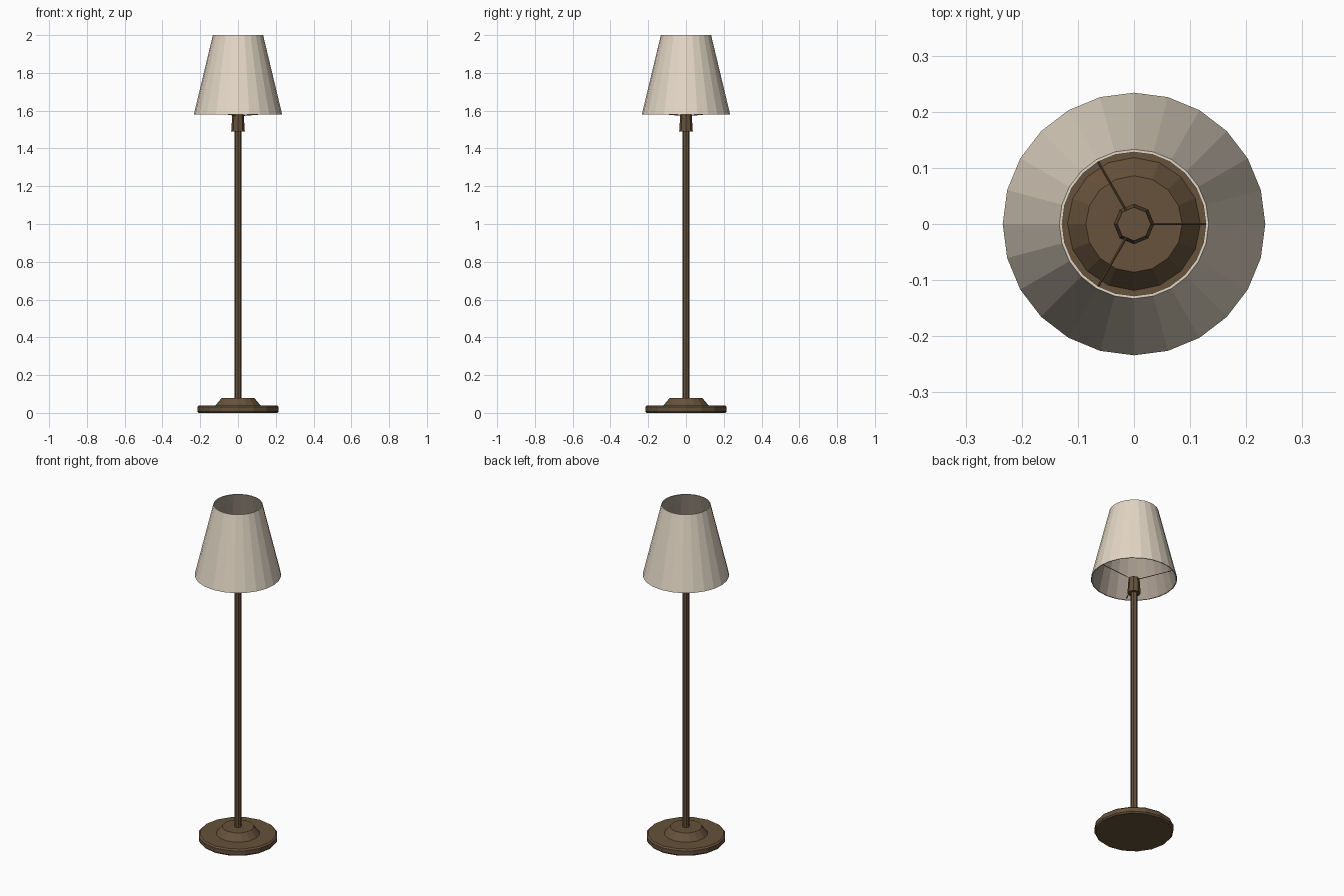
import bpy
from math import cos, sin, pi
from mathutils import Vector

if "Cube" in bpy.data.objects:
    bpy.data.objects.remove(bpy.data.objects["Cube"])


def material(name, rgb):
    m = bpy.data.materials.new(name)
    m.diffuse_color = (*rgb, 1)
    m.use_nodes = True
    m.node_tree.nodes["Principled BSDF"].inputs["Base Color"].default_value = m.diffuse_color
    return m


BRONZE = material("dark bronze", (0.133, 0.084, 0.043))
CREAM = material("cream fabric", (0.77, 0.68, 0.56))
LINING = material("taupe lining", (0.38, 0.32, 0.265))


def lathe(name, profile, sides, mat, closed=False):
    """Revolve (radius, z) points about z; a closed profile makes a hollow ring."""
    verts = [(r * cos(2 * pi * i / sides), r * sin(2 * pi * i / sides), z)
             for r, z in profile for i in range(sides)]
    n = len(profile)
    faces = []
    for k in range(n if closed else n - 1):
        a, b = k * sides, ((k + 1) % n) * sides
        for i in range(sides):
            j = (i + 1) % sides
            faces.append((a + i, a + j, b + j, b + i))
    if not closed:
        faces.append(tuple(reversed(range(sides))))
        faces.append(tuple(range((n - 1) * sides, n * sides)))
    mesh = bpy.data.meshes.new(name)
    mesh.from_pydata(verts, [], faces)
    mesh.materials.append(mat)
    ob = bpy.data.objects.new(name, mesh)
    bpy.context.collection.objects.link(ob)
    return ob


def rod(name, start, end, radius, mat):
    """Thin four-sided rod between two points."""
    start, end = Vector(start), Vector(end)
    d = end - start
    ob = lathe(name, [(radius, 0), (radius, d.length)], 4, mat)
    ob.rotation_euler = d.to_track_quat('Z', 'Y').to_euler()
    ob.location = start


# Foot: bevelled disc with a raised collar
lathe("base_disc", [(0.208, 0), (0.215, 0.008), (0.215, 0.032), (0.206, 0.04)], 16, BRONZE)
lathe("base_collar", [(0.12, 0.038), (0.086, 0.08)], 16, BRONZE)

# Pole and bulb socket
lathe("pole", [(0.019, 0.07), (0.019, 1.50)], 8, BRONZE)
lathe("socket", [(0.036, 1.49), (0.030, 1.582)], 8, BRONZE)

# Hollow tapered shade, inner wall lined in a darker colour
shade = lathe("shade", [(0.234, 1.579), (0.133, 2.0), (0.128, 2.0), (0.229, 1.579)],
              24, CREAM, True)
shade.data.materials.append(LINING)
for f in shade.data.polygons:
    if abs(f.normal.z) < 0.9 and f.normal.dot(f.center.to_3d() * Vector((1, 1, 0))) < 0:
        f.material_index = 1

# Three spokes carrying the shade
for k in range(3):
    c, s = cos(2 * pi * k / 3), sin(2 * pi * k / 3)
    rod(f"shade_spoke_{k + 1}", (0.02 * c, 0.02 * s, 1.574),
        (0.226 * c, 0.226 * s, 1.590), 0.0022, BRONZE)
